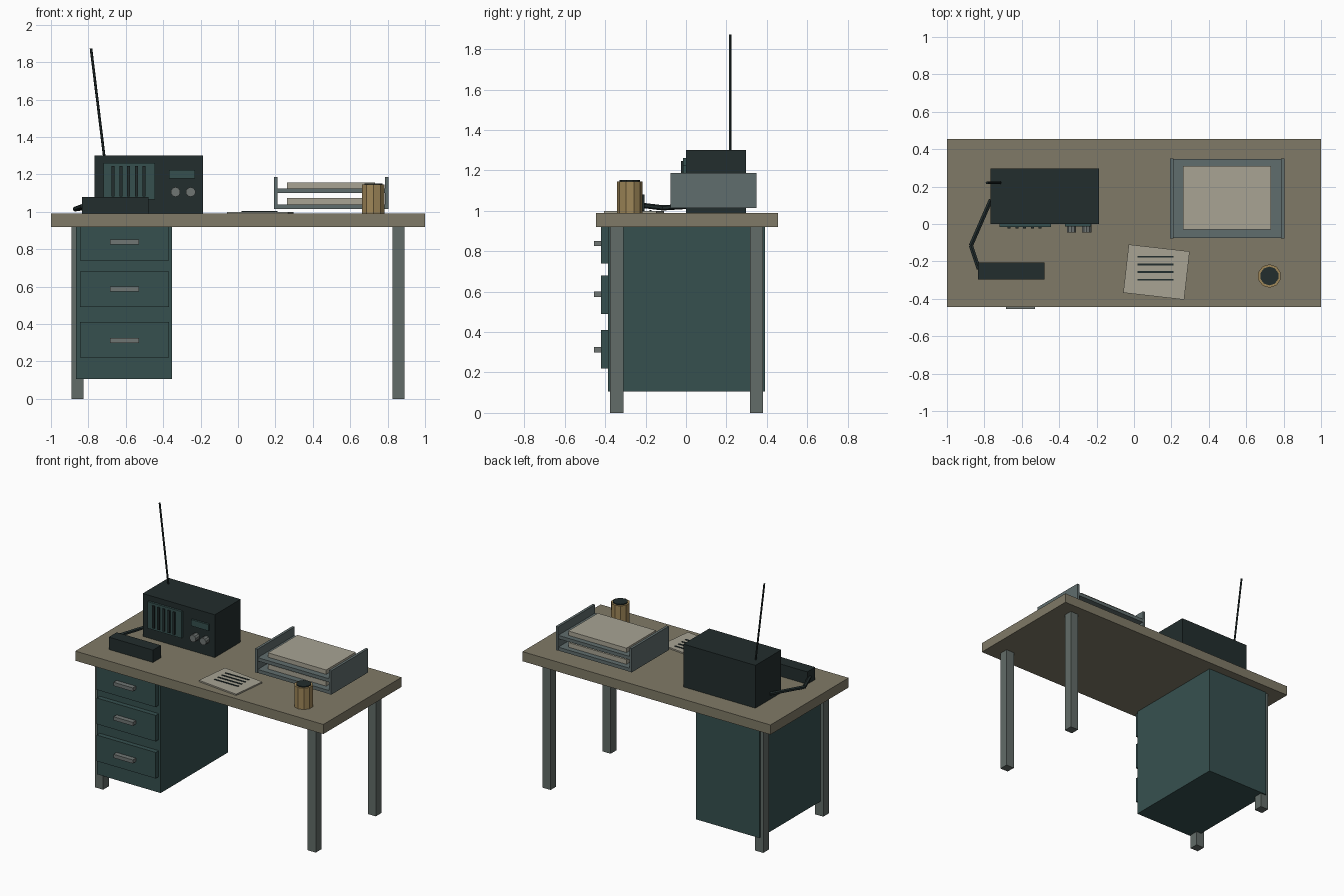
import bpy, math
from mathutils import Vector

if "Cube" in bpy.data.objects:
    bpy.data.objects.remove(bpy.data.objects["Cube"])


def material(name, rgb):
    m = bpy.data.materials.new(name)
    lin = [(c / 255 / 12.92) if c < 10 else ((c / 255 + 0.055) / 1.055) ** 2.4 for c in rgb]
    m.diffuse_color = (*lin, 1)
    m.use_nodes = True
    m.node_tree.nodes["Principled BSDF"].inputs["Base Color"].default_value = m.diffuse_color
    return m


WOOD = material("drab desktop", (128, 122, 103))
STEEL = material("grey steel", (98, 108, 104))
TEAL = material("dark teal", (54, 80, 79))
BLACK = material("blue black", (34, 45, 45))
PAPER = material("paper", (168, 164, 148))
BRASS = material("brass", (158, 134, 88))
TRAY = material("tray grey", (96, 109, 109))
KNOB = material("knob grey", (112, 118, 116))


def box(name, x, y, z, mat, turn=0):
    """Box from (min, max) ranges."""
    mid = [(a + b) / 2 for a, b in (x, y, z)]
    bpy.ops.mesh.primitive_cube_add(size=1, location=mid, rotation=(0, 0, turn))
    o = bpy.context.object
    o.name = name
    o.scale = [b - a for a, b in (x, y, z)]
    o.data.materials.append(mat)
    return o


def rod(name, a, b, r, mat, sides=8):
    """Prism between two points."""
    a, b = Vector(a), Vector(b)
    bpy.ops.mesh.primitive_cylinder_add(vertices=sides, radius=r, depth=(b - a).length,
                                        location=(a + b) / 2)
    o = bpy.context.object
    o.name = name
    o.rotation_euler = (b - a).to_track_quat('Z', 'Y').to_euler()
    o.data.materials.append(mat)
    return o


# Desk
box("desktop", (-1, 1), (-0.445, 0.455), (0.92, 0.99), WOOD)
for x in (-0.89, 0.825):
    for y in (-0.375, 0.316):
        box("leg", (x, x + 0.065), (y, y + 0.065), (0, 0.92), STEEL)

# Drawer cabinet
box("cabinet", (-0.866, -0.354), (-0.385, 0.39), (0.105, 0.921), TEAL)
for z, top, grip in ((0.74, 0.922, 0.838), (0.49, 0.68, 0.587), (0.22, 0.41, 0.313)):
    box("drawer_front", (-0.845, -0.37), (-0.42, -0.38), (z, top), TEAL)
    box("drawer_handle", (-0.685, -0.53), (-0.455, -0.419), (grip - 0.013, grip + 0.013), KNOB)

# Radio set
box("radio_body", (-0.768, -0.187), (0, 0.297), (0.99, 1.302), BLACK)
box("speaker_panel", (-0.718, -0.445), (-0.015, 0.001), (1.067, 1.262), TEAL)
for i in range(5):
    x = -0.668 + i * 0.0415
    box("speaker_slot", (x - 0.008, x + 0.008), (-0.024, -0.014), (1.083, 1.246), BLACK)
box("dial_window", (-0.369, -0.23), (-0.014, 0.001), (1.178, 1.224), TEAL)
for x in (-0.334, -0.253):
    rod("tuning_knob", (x, 0.001, 1.106), (x, -0.045, 1.106), 0.026, KNOB, 10)
rod("antenna", (-0.715, 0.22, 1.295), (-0.786, 0.22, 1.873), 0.007, BLACK, 6)

# Handset and its cord
box("handset", (-0.834, -0.478), (-0.297, -0.206), (0.99, 1.08), BLACK)
cord = [(-0.765, 0.13, 1.03), (-0.872, -0.115, 1.015), (-0.83, -0.24, 1.03)]
for a, b in zip(cord, cord[1:]):
    rod("handset_cord", a, b, 0.013, BLACK, 6)

# Note sheet with written lines
box("note_sheet", (-0.044, 0.284), (-0.387, -0.127), (0.99, 1.0), PAPER, math.radians(-6.5))
for i in range(4):
    y = -0.175 - i * 0.041
    box("note_line", (0.02, 0.212), (y - 0.005, y + 0.005), (0.999, 1.004), BLACK)

# Two level paper tray
for x in (0.193, 0.786):
    box("tray_side", (x, x + 0.019), (-0.077, 0.35), (1.014, 1.187), TRAY)
for z, paper_top in ((1.014, 1.073), (1.1, 1.157)):
    box("tray_shelf", (0.2, 0.798), (-0.075, 0.348), (z, z + 0.025), TRAY)
    box("paper_stack", (0.263, 0.732), (-0.03, 0.31), (z + 0.024, paper_top), PAPER)

# Brass cup with dark opening
rod("cup", (0.724, -0.278, 0.99), (0.724, -0.278, 1.145), 0.063, BRASS, 10)
rod("cup_opening", (0.724, -0.278, 1.14), (0.724, -0.278, 1.152), 0.05, BLACK, 10)
